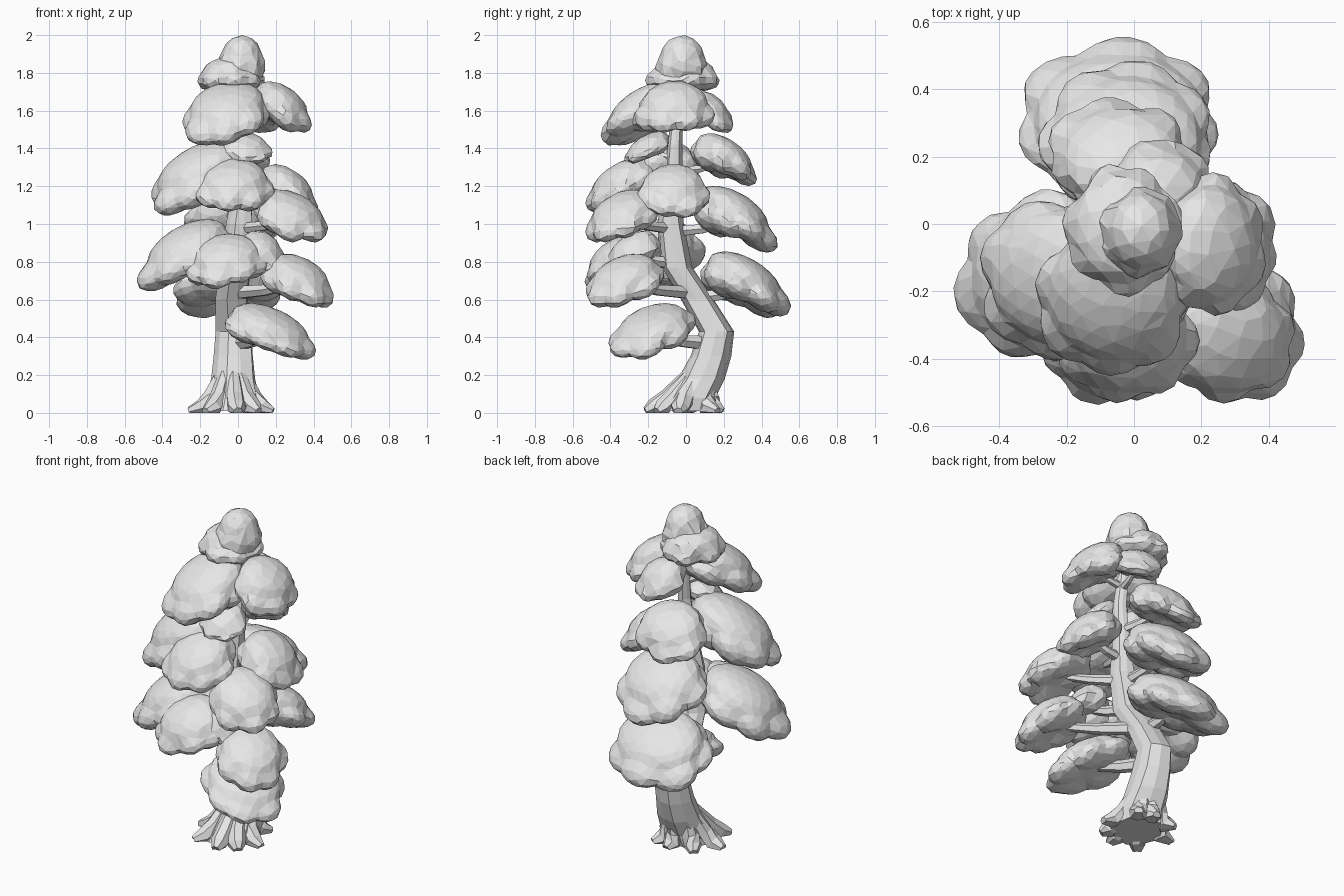
import bpy, bmesh, math, random
from mathutils import Vector, Matrix

random.seed(4)
cube = bpy.data.objects.get("Cube")
if cube:
    bpy.data.objects.remove(cube)

clay = bpy.data.materials.new("pale_grey")
clay.use_nodes = True
grey = (0.8, 0.8, 0.8, 1)
clay.diffuse_color = grey
clay.node_tree.nodes["Principled BSDF"].inputs["Base Color"].default_value = grey


def add_object(name, bm):
    mesh = bpy.data.meshes.new(name)
    bmesh.ops.recalc_face_normals(bm, faces=bm.faces)
    bm.to_mesh(mesh)
    bm.free()
    mesh.materials.append(clay)
    obj = bpy.data.objects.new(name, mesh)
    bpy.context.collection.objects.link(obj)
    return obj


def add_tube(bm, path, radii, sides, ridge=0.0, upright=False):
    """Capped, tapering tube through the path; ridge makes it fluted."""
    rings = []
    for i, (p, r) in enumerate(zip(path, radii)):
        along = path[min(i + 1, len(path) - 1)] - path[max(i - 1, 0)]
        if upright:
            turn = Matrix.Identity(3)
        else:
            turn = along.to_track_quat("Z", "Y").to_matrix()
        ring = []
        for k in range(sides):
            a = math.tau * k / sides
            rr = r * (1 + ridge * (1 if k % 2 else -1)) * random.uniform(0.95, 1.05)
            co = p + turn @ Vector((rr * math.cos(a), rr * math.sin(a), 0))
            co.z = max(co.z, 0)
            ring.append(bm.verts.new(co))
        rings.append(ring)
    for low, high in zip(rings, rings[1:]):
        for k in range(sides):
            n = (k + 1) % sides
            bm.faces.new((low[k], low[n], high[n], high[k]))
    bm.faces.new(rings[0][::-1])
    bm.faces.new(rings[-1])


# Trunk: x, y, z, radius up the S-shaped stem
stem = [(-0.03, -0.01, 0.01, 0.15), (-0.02, 0.02, 0.08, 0.14), (-0.02, 0.08, 0.18, 0.12),
        (-0.02, 0.13, 0.3, 0.105), (-0.02, 0.16, 0.43, 0.095), (-0.03, 0.06, 0.6, 0.088),
        (-0.01, -0.05, 0.77, 0.083), (0.01, -0.08, 1.0, 0.068), (0.03, -0.07, 1.2, 0.05),
        (0.05, -0.06, 1.42, 0.038), (0.03, -0.03, 1.8, 0.025)]
bm = bmesh.new()
add_tube(bm, [Vector(s[:3]) for s in stem], [s[3] for s in stem], 10, 0.06, True)
add_object("trunk", bm)


def stem_at(z):
    for a, b in zip(stem, stem[1:]):
        if z <= b[2]:
            return Vector(a[:3]).lerp(Vector(b[:3]), (z - a[2]) / (b[2] - a[2]))
    return Vector(stem[-1][:3])


# Broad roots spreading round the foot
bm = bmesh.new()
for k in range(8):
    a = math.tau * (k + random.uniform(-0.2, 0.2)) / 8
    out = Vector((math.cos(a), math.sin(a), 0))
    foot = Vector((-0.03, -0.01, 0))
    reach = random.uniform(0.2, 0.235)
    path = [foot + out * 0.06 + Vector((0, 0.08, 0.2)),
            foot + out * 0.11 + Vector((0, 0.025, 0.08)),
            foot + out * 0.16 + Vector((0, 0, 0.025)),
            foot + out * reach + Vector((0, 0, 0.005))]
    add_tube(bm, path, (0.035, 0.05, 0.05, 0.025), 7)
add_object("roots", bm)

# Foliage pads: name, centre, half sizes
pads = [
    ("crown_tip", (0.02, -0.02, 1.862), (0.13, 0.14, 0.145)),
    ("crown_skirt", (-0.04, -0.01, 1.79), (0.18, 0.2, 0.1)),
    ("upper_front_pad", (-0.06, -0.21, 1.6), (0.24, 0.24, 0.14)),
    ("upper_left_pad", (0.23, -0.06, 1.62), (0.17, 0.21, 0.13)),
    ("upper_side_pad", (0.08, 0.12, 1.6), (0.15, 0.13, 0.1)),
    ("upper_back_pad", (-0.04, 0.2, 1.35), (0.22, 0.18, 0.12)),
    ("small_front_pad", (0.04, -0.2, 1.41), (0.14, 0.13, 0.07)),
    ("middle_right_pad", (-0.2, -0.16, 1.26), (0.28, 0.25, 0.17)),
    ("middle_front_pad", (-0.02, -0.34, 1.21), (0.21, 0.2, 0.13)),
    ("middle_left_pad", (0.26, -0.07, 1.18), (0.17, 0.2, 0.13)),
    ("middle_back_pad", (-0.02, 0.25, 1.04), (0.27, 0.23, 0.15)),
    ("front_left_pad", (0.28, -0.34, 1.05), (0.21, 0.2, 0.12)),
    ("lower_right_pad", (-0.27, -0.16, 0.85), (0.26, 0.26, 0.16)),
    ("lower_front_pad", (-0.06, -0.36, 0.81), (0.22, 0.19, 0.13)),
    ("lower_inner_pad", (0.12, -0.28, 0.86), (0.13, 0.15, 0.1)),
    ("lower_left_pad", (0.32, -0.33, 0.71), (0.2, 0.21, 0.12)),
    ("lower_back_pad", (-0.04, 0.31, 0.69), (0.31, 0.24, 0.15)),
    ("lowest_pad", (0.17, -0.18, 0.44), (0.25, 0.23, 0.12)),
]


def add_lobe(bm, centre, size):
    matrix = Matrix.Translation(centre) @ Matrix.Diagonal((*size, 1))
    bmesh.ops.create_icosphere(bm, subdivisions=3, radius=1, matrix=matrix)


def add_pad(name, centre, size):
    """A dome with bulging lobes, sloping down away from the stem."""
    c = Vector(centre)
    rx, ry, h = size
    out = Vector((c.x, c.y + 0.05, 0))
    out = out.normalized() if out.length > 0.08 else Vector()
    bm = bmesh.new()
    add_lobe(bm, c + Vector((0, 0, 0.15 * h)), (0.82 * rx, 0.82 * ry, 0.8 * h))
    lobes = 7
    start = random.random()
    for k in range(lobes):
        a = math.tau * (k + start + random.uniform(-0.2, 0.2)) / lobes
        off = Vector((0.56 * rx * math.cos(a), 0.56 * ry * math.sin(a), 0))
        off.z = -random.uniform(0.15, 0.35) * h
        s = random.uniform(0.4, 0.5)
        add_lobe(bm, c + off, (s * rx, s * ry, random.uniform(0.5, 0.62) * h))
    for v in bm.verts:
        v.co.z -= 0.4 * (v.co - c).dot(out)
    obj = add_object(name, bm)
    fuse = obj.modifiers.new("fuse", "REMESH")
    fuse.mode = "VOXEL"
    fuse.voxel_size = 0.02
    facet = obj.modifiers.new("facet", "DECIMATE")
    facet.ratio = 0.12


for name, centre, size in pads:
    add_pad(name, centre, size)

# Branches from the stem into each pad
bm = bmesh.new()
for name, centre, size in pads[2:]:
    end = Vector(centre) - Vector((0, 0, 0.2 * size[2]))
    begin = stem_at(end.z - 0.05)
    middle = begin.lerp(end, 0.5) - Vector((0, 0, 0.01))
    thick = 0.052 - 0.018 * end.z
    add_tube(bm, [begin, middle, end], (thick, 0.8 * thick, 0.5 * thick), 6)
add_object("branches", bm)
